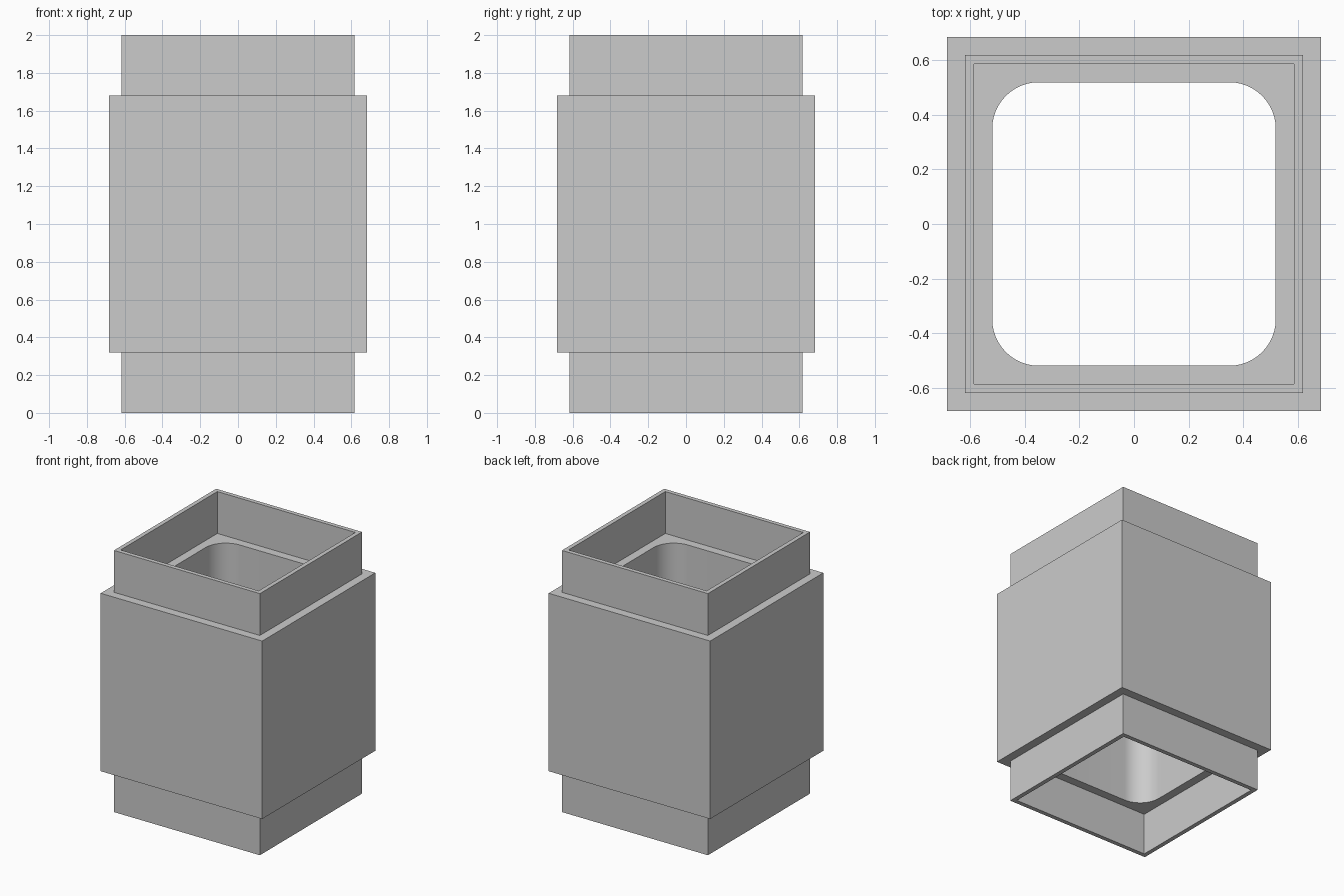
import bpy, bmesh, math

cube = bpy.data.objects.get("Cube")
if cube:
    bpy.data.objects.remove(cube, do_unlink=True)

# Plain grey material
grey = bpy.data.materials.new("plain_grey")
grey.use_nodes = True
grey.diffuse_color = (0.6, 0.6, 0.6, 1)
grey.node_tree.nodes["Principled BSDF"].inputs["Base Color"].default_value = (0.6, 0.6, 0.6, 1)

BODY, COLLAR, RECESS, BORE = 0.683, 0.617, 0.584, 0.518  # half widths
LOW, HIGH, TOP = 0.32, 1.68, 2.0                         # heights
RADIUS = 0.17                                            # bore corner radius
STEPS = 12                                               # segments per corner


def square_loop(bm, half, z, radius=0.0):
    """Square ring of vertices; radius 0 stacks the corner points."""
    verts = []
    for corner in range(4):
        mid = math.pi / 4 + corner * math.pi / 2
        cx = math.copysign(half - radius, math.cos(mid))
        cy = math.copysign(half - radius, math.sin(mid))
        for i in range(STEPS + 1):
            a = (corner + i / STEPS) * math.pi / 2
            verts.append(bm.verts.new((cx + radius * math.cos(a),
                                       cy + radius * math.sin(a), z)))
    return verts


# Closed section through the wall: collars, body, recesses and rounded bore
section = [
    (RECESS, HIGH, 0), (RECESS, TOP, 0), (COLLAR, TOP, 0), (COLLAR, HIGH, 0),
    (BODY, HIGH, 0), (BODY, LOW, 0),
    (COLLAR, LOW, 0), (COLLAR, 0, 0), (RECESS, 0, 0), (RECESS, LOW, 0),
    (BORE, LOW, RADIUS), (BORE, HIGH, RADIUS),
]

bm = bmesh.new()
loops = [square_loop(bm, *s) for s in section]
for k, a in enumerate(loops):
    b = loops[(k + 1) % len(loops)]
    for i in range(len(a)):
        j = (i + 1) % len(a)
        bm.faces.new((a[i], a[j], b[j], b[i]))
bmesh.ops.remove_doubles(bm, verts=bm.verts, dist=0.0005)
bmesh.ops.recalc_face_normals(bm, faces=bm.faces)

mesh = bpy.data.meshes.new("hollow_square_sleeve")
bm.to_mesh(mesh)
bm.free()
mesh.materials.append(grey)
sleeve = bpy.data.objects.new("hollow_square_sleeve", mesh)
bpy.context.collection.objects.link(sleeve)

# Smooth bore corners, sharp everywhere else
bpy.ops.object.select_all(action="DESELECT")
sleeve.select_set(True)
bpy.context.view_layer.objects.active = sleeve
bpy.ops.object.shade_smooth_by_angle(angle=math.radians(30))
